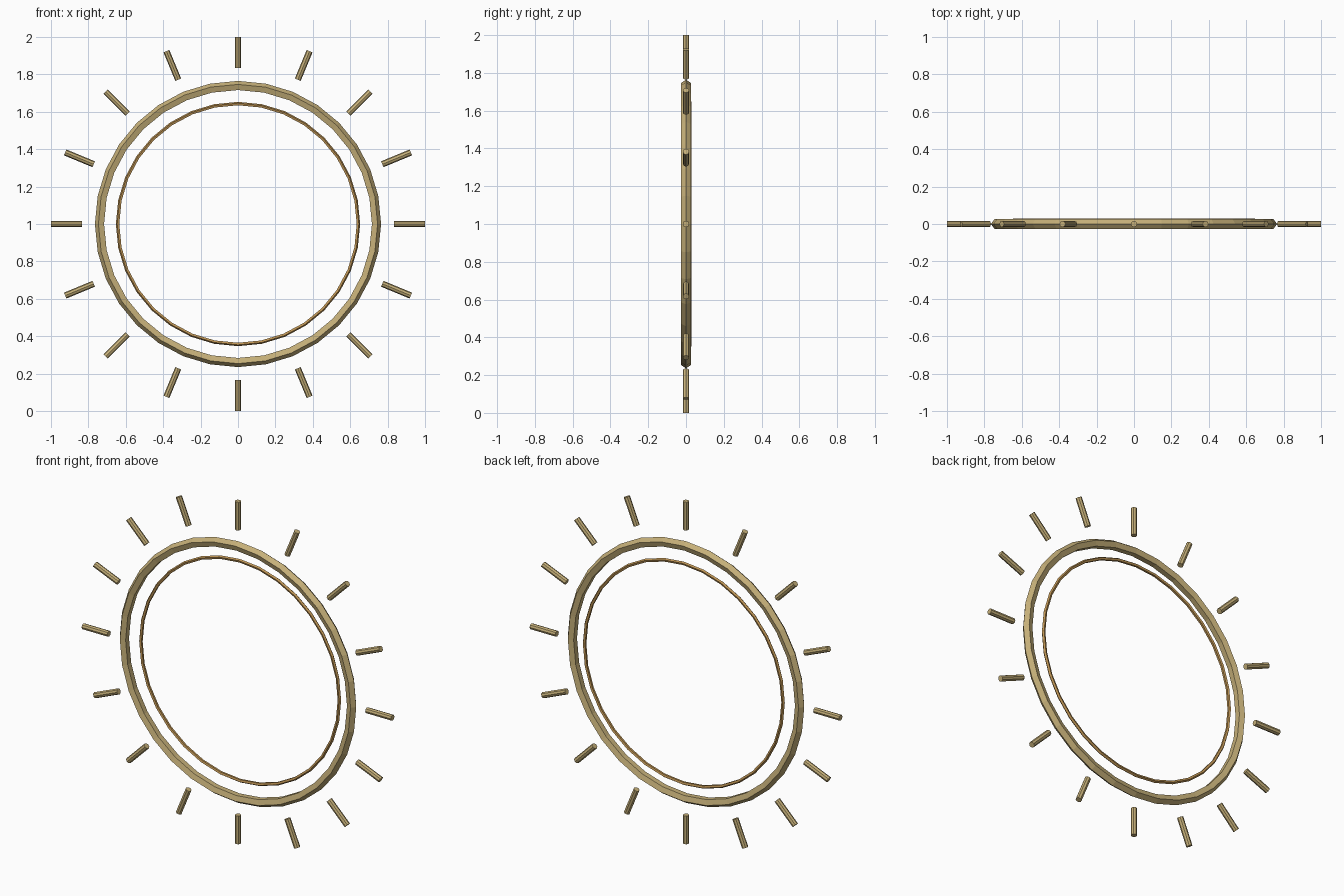
import bpy
import bmesh
import math
from mathutils import Matrix, Vector

cube = bpy.data.objects.get("Cube")
if cube:
    bpy.data.objects.remove(cube, do_unlink=True)

CENTRE = Vector((0, 0, 1))


def make_material(name, colour):
    mat = bpy.data.materials.new(name)
    mat.use_nodes = True
    mat.diffuse_color = (*colour, 1)
    mat.node_tree.nodes["Principled BSDF"].inputs["Base Color"].default_value = (*colour, 1)
    return mat


def add_object(name, bm, mat):
    bmesh.ops.recalc_face_normals(bm, faces=bm.faces)
    mesh = bpy.data.meshes.new(name)
    bm.to_mesh(mesh)
    bm.free()
    mesh.materials.append(mat)
    obj = bpy.data.objects.new(name, mesh)
    bpy.context.collection.objects.link(obj)
    return obj


def add_ring(name, radius, tube, sides, depth, mat, segments=32):
    """Faceted ring standing upright, facing the front."""
    bm = bmesh.new()
    loops = []
    for i in range(segments):
        a = math.tau * i / segments
        loop = []
        for j in range(sides):
            b = math.tau * j / sides
            r = radius + tube * math.cos(b)
            pos = Vector((r * math.cos(a), depth + tube * math.sin(b), r * math.sin(a)))
            loop.append(bm.verts.new(CENTRE + pos))
        loops.append(loop)
    for i in range(segments):
        p, q = loops[i], loops[(i + 1) % segments]
        for j in range(sides):
            k = (j + 1) % sides
            bm.faces.new((p[j], q[j], q[k], p[k]))
    return add_object(name, bm, mat)


def add_ray(index, angle, inner, outer, radius, mat):
    """Short rod pointing away from the centre."""
    bm = bmesh.new()
    spin = Matrix.Rotation(angle, 4, "Y")
    place = Matrix.Translation(CENTRE) @ spin @ Matrix.Translation((0, 0, (inner + outer) / 2))
    bmesh.ops.create_cone(bm, cap_ends=True, segments=8, radius1=radius, radius2=radius,
                          depth=outer - inner, matrix=place)
    return add_object(f"ray_{index:02d}", bm, mat)


pale_gold = make_material("pale gold", (0.56, 0.43, 0.19))
bronze = make_material("bronze", (0.52, 0.30, 0.09))

# Heavy outer ring and thin inner ring set slightly back
add_ring("outer_ring", 0.738, 0.027, 5, 0, pale_gold)
add_ring("inner_ring", 0.643, 0.01, 5, 0.02, bronze)

# Rays around the ring
RAYS = 16
for n in range(RAYS):
    add_ray(n + 1, math.tau * n / RAYS, 0.835, 1.0, 0.017, pale_gold)
